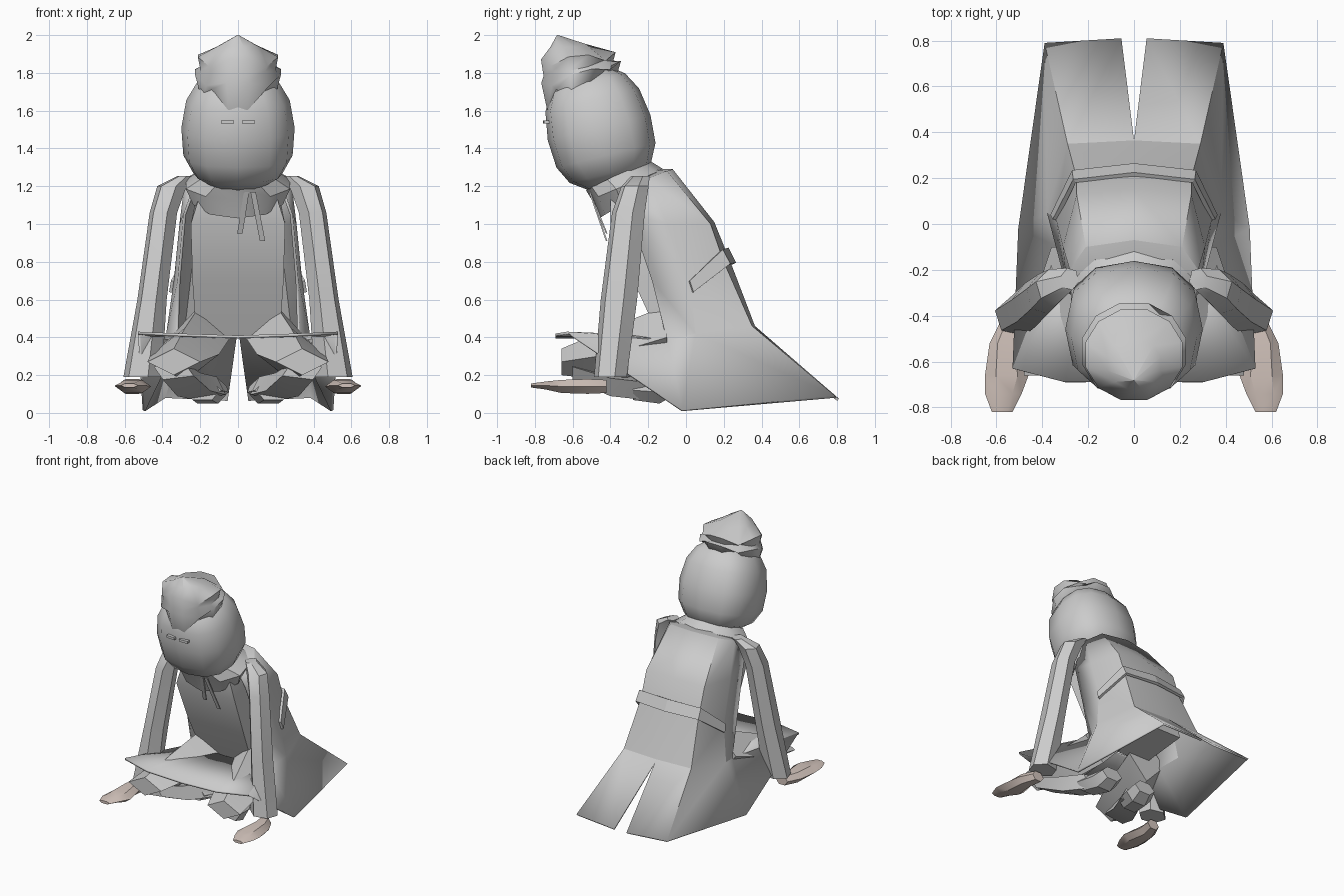
import bpy, bmesh, math
from mathutils import Vector

if "Cube" in bpy.data.objects:
    bpy.data.objects.remove(bpy.data.objects["Cube"])

X, Y, Z = Vector((1, 0, 0)), Vector((0, 1, 0)), Vector((0, 0, 1))


def finish(name, bm, mirror=False, thick=0, smooth=30):
    bmesh.ops.remove_doubles(bm, verts=bm.verts, dist=0.0005)
    bmesh.ops.recalc_face_normals(bm, faces=bm.faces)
    me = bpy.data.meshes.new(name)
    bm.to_mesh(me)
    bm.free()
    ob = bpy.data.objects.new(name, me)
    bpy.context.collection.objects.link(ob)
    bpy.ops.object.select_all(action='DESELECT')
    bpy.context.view_layer.objects.active = ob
    ob.select_set(True)
    if smooth:
        bpy.ops.object.shade_smooth_by_angle(angle=math.radians(smooth))
    if mirror:
        m = ob.modifiers.new("mirror", 'MIRROR')
        m.use_clip = True
    if thick:
        s = ob.modifiers.new("thickness", 'SOLIDIFY')
        s.thickness = thick
    return ob


def loft(name, rings, closed=True, caps=True, **kw):
    """Skin a list of equally long point rings."""
    bm = bmesh.new()
    vs = [[bm.verts.new(p) for p in r] for r in rings]
    n = len(rings[0])
    for a, b in zip(vs, vs[1:]):
        for i in range(n if closed else n - 1):
            j = (i + 1) % n
            bm.faces.new((a[i], a[j], b[j], b[i]))
    if closed and caps:
        bm.faces.new(vs[0])
        bm.faces.new(vs[-1])
    return finish(name, bm, **kw)


def tube(name, path, u, v, n=4, turn=0.0, **kw):
    """Path of (x, y, z, half size along u, half size along v)."""
    rings = []
    for x, y, z, a, b in path:
        ang = [turn + math.tau * i / n for i in range(n)]
        rings.append([Vector((x, y, z)) + u * a * math.cos(t) + v * b * math.sin(t) for t in ang])
    return loft(name, rings, **kw)


# Head: squarish rounded ball leaning forward
bm = bmesh.new()
bmesh.ops.create_uvsphere(bm, u_segments=12, v_segments=8, radius=1)
for v in bm.verts:
    p = [math.copysign(abs(c) ** 0.8, c) for c in v.co]
    taper = 1 - 0.06 * p[2]
    x, y, z = 0.30 * p[0] * taper, 0.28 * p[1] * taper, 0.325 * p[2]
    t = math.radians(14)
    v.co = (x, -0.46 + y * math.cos(t) - z * math.sin(t), 1.51 + y * math.sin(t) + z * math.cos(t))
finish("head", bm, smooth=60)

# Hair: jagged cap rising to one spike
N = 12
rings = []
for r, z, jag, tilt, yc in ((0.20, 1.725, 0.045, 0.08, -0.555), (0.235, 1.79, -0.015, 0.06, -0.555),
                            (0.205, 1.83, 0.008, 0.04, -0.57), (0.22, 1.87, -0.02, 0.02, -0.57),
                            (0.12, 1.945, 0.008, 0.0, -0.61), (0.004, 2.0, 0, 0, -0.68)):
    ring = []
    for i in range(N):
        a = math.tau * (i + 0.5) / N
        s = 1 if i % 2 else -1
        ring.append((r * math.cos(a), yc + 0.93 * r * math.sin(a), z + jag * s + tilt * math.sin(a)))
    # keep both sides alike
    for i in range(N):
        x, y, z0 = ring[i]
        ring[i] = (x, y, z + jag * (1 if min(i, (N // 2 - 1 - i) % N) % 2 else -1) + tilt * (y - yc) / (0.93 * r))
    rings.append(ring)
loft("hair", rings, smooth=50)

# Eye slits
tube("eye", [(0.02, -0.742, 1.54, 0.02, 0.013), (0.09, -0.738, 1.54, 0.02, 0.013)],
     Y, Z, turn=math.pi / 4, mirror=True, smooth=0)

# Neck
tube("neck", [(0, -0.27, 1.12, 0.16, 0.14), (0, -0.38, 1.32, 0.14, 0.12)], X, Y, n=8)

# Collar: tilted folded ring, low point in front
N = 10
rings = []
for rx, yf, zf, yb, zb in ((0.13, -0.50, 1.17, -0.26, 1.30), (0.21, -0.53, 1.18, -0.20, 1.34),
                           (0.29, -0.50, 1.13, -0.12, 1.29), (0.25, -0.46, 1.03, -0.11, 1.24)):
    ring = []
    for i in range(N):
        a = math.tau * (i + 0.5) / N
        k = (math.sin(a) / math.sin(math.tau * 2.5 / N) + 1) / 2
        ring.append((rx * math.cos(a), yf + (yb - yf) * k, zf + (zb - zf) * k))
    rings.append(ring)
loft("collar", rings, caps=False, smooth=35)

# Two hanging strings
for x0, x1, z1 in ((0.045, 0.01, 0.95), (0.08, 0.13, 0.91)):
    tube("collar_string", [(x0, -0.51, 1.17, 0.02, 0.006), (x1, -0.42, z1, 0.02, 0.006)],
         X, Y, turn=math.pi / 4, smooth=0)

# Shirt body inside the coat
rings = []
for w, yf, zf, yb, zb in ((0.20, -0.40, 1.16, -0.12, 1.24), (0.25, -0.40, 1.00, 0.06, 1.00),
                          (0.24, -0.27, 0.68, 0.16, 0.76), (0.22, -0.14, 0.40, 0.24, 0.44)):
    rings.append([(-w, yf, zf), (w, yf, zf), (w, yb, zb), (-w, yb, zb)])
loft("shirt_body", rings)

# Coat: open in front, wrapped round the back, flaring into two split tails
rows = []
for wf, yf, zf, ws, ys, zs, wb, yb, zb, wc, yc, zc in (
        (0.24, -0.33, 1.19, 0.28, -0.20, 1.24, 0.21, -0.10, 1.28, 0, -0.07, 1.29),
        (0.29, -0.30, 1.05, 0.31, -0.10, 1.00, 0.25, 0.13, 1.00, 0, 0.15, 1.01),
        (0.32, -0.18, 0.70, 0.34, 0.02, 0.70, 0.25, 0.20, 0.80, 0, 0.235, 0.80),
        (0.33, -0.10, 0.38, 0.38, 0.05, 0.42, 0.29, 0.35, 0.46, 0, 0.365, 0.46),
        (0.53, -0.63, 0.43, 0.505, -0.02, 0.015, 0.39, 0.79, 0.09, 0.055, 0.81, 0.075)):
    rows.append([(wf, yf, zf), (ws, ys, zs), (wb, yb, zb), (wc, yc, zc)])
loft("coat", rows, closed=False, mirror=True, thick=0.015, smooth=25)
loft("coat_shoulder", [[(0, -0.34, 1.24), (0.24, -0.33, 1.19)], [(0, -0.22, 1.29), (0.28, -0.20, 1.24)],
                       [(0, -0.07, 1.29), (0.21, -0.10, 1.28)]], closed=False, mirror=True)

# Front of the skirt draped over the lap
loft("coat_lap", [[(0, -0.16, 0.41), (0.2, -0.14, 0.41), (0.33, -0.10, 0.39)],
                  [(0, -0.69, 0.41), (0.3, -0.69, 0.42), (0.53, -0.63, 0.43)]],
     closed=False, mirror=True, thick=0.015)

# Half belt across the back
loft("back_belt", [[(0.355, 0.02, 0.70), (0.265, 0.195, 0.865), (0, 0.225, 0.875)],
                   [(0.365, 0.04, 0.64), (0.27, 0.235, 0.79), (0, 0.265, 0.795)]],
     closed=False, mirror=True, thick=0.02, smooth=0)

# Sleeves: straight arms braced on the ground
tube("sleeve", [(0.28, -0.24, 1.255, 0.04, 0.05), (0.35, -0.27, 1.20, 0.08, 0.075),
                (0.395, -0.305, 1.06, 0.075, 0.09), (0.455, -0.355, 0.60, 0.08, 0.10),
                (0.505, -0.40, 0.19, 0.105, 0.09)], X, Y, n=6, turn=0.25, mirror=True)

# Hands flat on the ground, pointing forward
hand = tube("hand", [(0.53, -0.42, 0.14, 0.05, 0.04), (0.56, -0.52, 0.14, 0.07, 0.045),
                     (0.555, -0.66, 0.14, 0.095, 0.04), (0.57, -0.74, 0.145, 0.08, 0.025),
                     (0.575, -0.82, 0.145, 0.045, 0.012)], X, Z, n=6, mirror=True)
skin = bpy.data.materials.new("skin")
skin.diffuse_color = (0.66, 0.56, 0.51, 1)
skin.use_nodes = True
skin.node_tree.nodes["Principled BSDF"].inputs["Base Color"].default_value = skin.diffuse_color
hand.data.materials.append(skin)

# Folded legs: thighs forward, shins back under the body
tube("thigh", [(0.20, -0.10, 0.40, 0.16, 0.17), (0.28, -0.40, 0.31, 0.18, 0.14),
               (0.34, -0.66, 0.27, 0.14, 0.07)], X, Z, mirror=True)
tube("shin", [(0.34, -0.60, 0.22, 0.12, 0.05), (0.26, -0.40, 0.15, 0.13, 0.07),
              (0.17, -0.22, 0.13, 0.12, 0.07)], X, Z, turn=0.5, mirror=True)
tube("foot", [(0.19, -0.28, 0.12, 0.10, 0.06), (0.16, -0.14, 0.11, 0.11, 0.07),
              (0.15, -0.06, 0.14, 0.09, 0.05)], X, Z, n=6, mirror=True)
